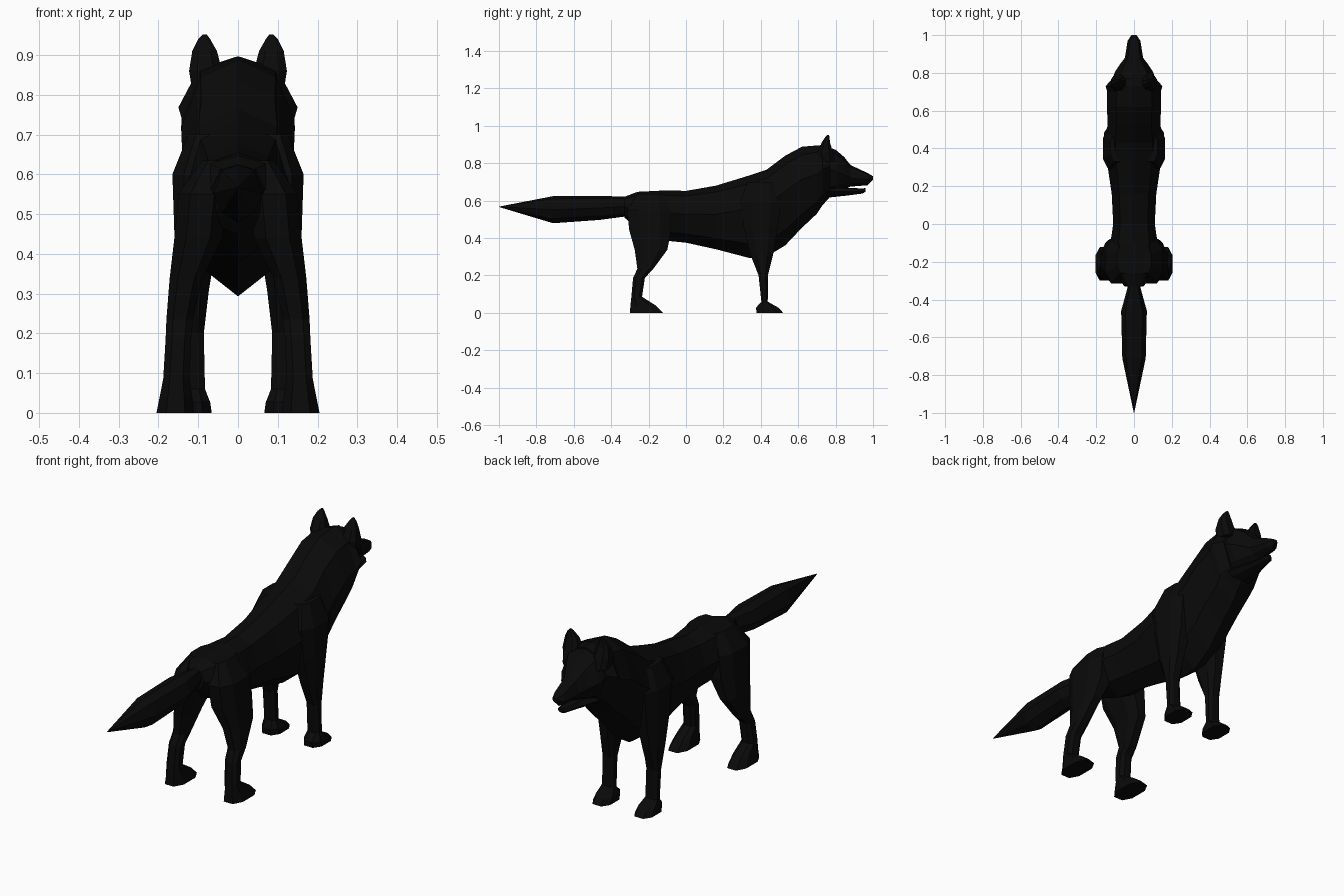
import bpy, bmesh

cube = bpy.data.objects.get("Cube")
if cube:
    bpy.data.objects.remove(cube)

fur = bpy.data.materials.new("black_fur")
fur.use_nodes = True
fur.diffuse_color = (0.003, 0.003, 0.003, 1)
fur.node_tree.nodes["Principled BSDF"].inputs["Base Color"].default_value = fur.diffuse_color


def loft(name, rings, mirror=False):
    """Skin a list of equal-length point rings and cap both ends."""
    bm = bmesh.new()
    loops = [[bm.verts.new(p) for p in ring] for ring in rings]
    n = len(loops[0])
    for a, b in zip(loops, loops[1:]):
        for i in range(n):
            j = (i + 1) % n
            bm.faces.new((a[i], a[j], b[j], b[i]))
    bm.faces.new(loops[0])
    bm.faces.new(loops[-1])
    bmesh.ops.recalc_face_normals(bm, faces=bm.faces)
    mesh = bpy.data.meshes.new(name)
    bm.to_mesh(mesh)
    bm.free()
    mesh.materials.append(fur)
    obj = bpy.data.objects.new(name, mesh)
    bpy.context.scene.collection.objects.link(obj)
    if mirror:
        obj.modifiers.new("mirror", 'MIRROR').use_mirror_merge = False
    return obj


def slice_y(y, top, bottom, w, wide=0.5, upper=0.66, lower=0.66):
    """Upright cross-section: ridge, shoulders, widest line, keel."""
    h = top - bottom
    mid = bottom + h * wide
    hi, lo = top - h * 0.1, bottom + h * 0.17
    return [(0, y, top), (w * upper, y, hi), (w, y, mid), (w * lower, y, lo),
            (0, y, bottom), (-w * lower, y, lo), (-w, y, mid), (-w * upper, y, hi)]


def slice_z(z, x0, x1, y0, y1):
    """Level cross-section: rectangle with clipped corners."""
    cx, cy, rx, ry = (x0 + x1) / 2, (y0 + y1) / 2, (x1 - x0) / 2, (y1 - y0) / 2
    k = 0.5
    corners = [(1, -k), (1, k), (k, 1), (-k, 1), (-1, k), (-1, -k), (-k, -1), (k, -1)]
    return [(cx + rx * a, cy + ry * b, z) for a, b in corners]


# Trunk and maned neck: y, top, bottom, half width, height of widest line
trunk = [
    (-.33, .62, .51, .05, .5), (-.26, .647, .45, .11, .5),
    (-.10, .655, .385, .125, .55), (.0, .652, .375, .11, .55),
    (.16, .68, .34, .118, .55), (.34, .735, .293, .145, .6),
    (.43, .765, .30, .15, .6), (.53, .84, .36, .14, .6),
    (.62, .888, .455, .143, .6), (.70, .895, .53, .142, .58),
    (.73, .897, .575, .15, .6), (.77, .89, .62, .115, .6),
]
loft("trunk", [slice_y(*r) for r in trunk])

# Skull, muzzle and nose
head = [
    (.73, .897, .61, .11, .6), (.80, .872, .64, .104, .5),
    (.845, .834, .66, .075, .45), (.88, .79, .675, .048, .4),
    (.97, .748, .682, .034, .45), (1.0, .73, .712, .014, .5),
]
loft("head", [slice_y(*r) for r in head])

# Lower jaw, slightly open
jaw = [(.75, .68, .615, .075), (.87, .668, .628, .037),
       (.945, .665, .638, .024), (.96, .668, .648, .012)]
loft("jaw", [slice_y(*r) for r in jaw])

# Bushy tail
tail = [(-.28, .62, .52, .035), (-.34, .622, .513, .035),
        (-.46, .625, .497, .068), (-.71, .624, .479, .062), (-1, .568, .566, .001)]
loft("tail", [slice_y(*r) for r in tail])

# Ears: z, inner x, outer x, back y, front y
ear = [(.81, .045, .115, .70, .80), (.86, .04, .123, .705, .785),
       (.91, .053, .115, .725, .77), (.94, .07, .1, .745, .767),
       (.952, .079, .088, .755, .765)]
loft("ears", [slice_z(*r) for r in ear], mirror=True)

# Front legs with paws and shoulders
front_leg = [
    (0, .066, .158, .378, .52), (.027, .07, .155, .374, .495),
    (.06, .083, .148, .403, .437), (.20, .086, .148, .388, .438),
    (.31, .073, .152, .345, .465), (.45, .05, .16, .31, .49),
    (.60, .05, .165, .29, .51), (.70, .05, .125, .33, .48),
]
loft("front_legs", [slice_z(*r) for r in front_leg], mirror=True)

# Hind legs with paws, hocks and thighs
hind_leg = [
    (0, .11, .205, -.30, -.123), (.04, .115, .197, -.297, -.163),
    (.086, .122, .188, -.292, -.235), (.187, .118, .182, -.283, -.22),
    (.235, .113, .18, -.26, -.175), (.337, .09, .172, -.274, -.10),
    (.44, .04, .16, -.303, -.08), (.55, .03, .15, -.315, -.08),
    (.635, .03, .09, -.26, -.12),
]
loft("hind_legs", [slice_z(*r) for r in hind_leg], mirror=True)
